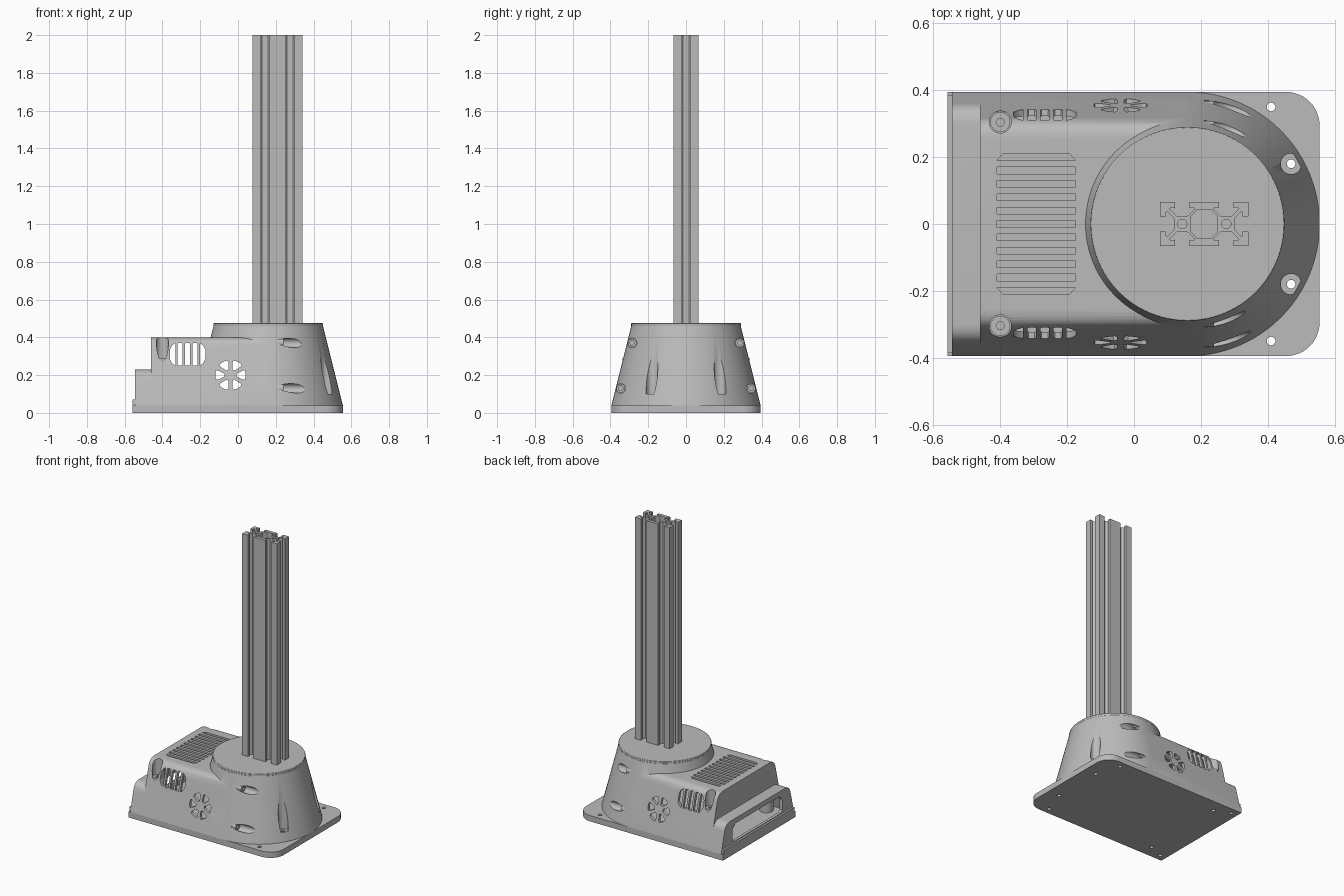
import bpy, bmesh, math
from mathutils import Vector

if "Cube" in bpy.data.objects:
    bpy.data.objects.remove(bpy.data.objects["Cube"])

grey = bpy.data.materials.new("plain grey")
grey.use_nodes = True
COLOUR = (0.5, 0.5, 0.5, 1)
grey.diffuse_color = COLOUR
grey.node_tree.nodes["Principled BSDF"].inputs["Base Color"].default_value = COLOUR

PLACE = {"x": lambda a, b, h: (h, a, b),
         "y": lambda a, b, h: (a, h, b),
         "z": lambda a, b, h: (a, b, h)}


def circle(cx, cy, r, n=32):
    return [(cx + r * math.cos(math.tau * i / n), cy + r * math.sin(math.tau * i / n))
            for i in range(n)]


def add_prism(bm, loops, h0, h1, axis="z"):
    """Extrude an outline, with any holes, along an axis."""
    place = PLACE[axis]
    edges = []
    for loop in loops:
        vs = [bm.verts.new(place(a, b, h0)) for a, b in loop]
        edges += [bm.edges.new((v, vs[i - 1])) for i, v in enumerate(vs)]
    step = Vector(place(0, 0, h1 - h0))
    res = bmesh.ops.triangle_fill(bm, use_beauty=True, edges=edges, normal=step.normalized())
    faces = [f for f in res["geom"] if isinstance(f, bmesh.types.BMFace)]
    ext = bmesh.ops.extrude_face_region(bm, geom=faces, use_keep_orig=True)
    top = [v for v in ext["geom"] if isinstance(v, bmesh.types.BMVert)]
    bmesh.ops.translate(bm, verts=top, vec=step)


def finish(bm, name):
    bmesh.ops.recalc_face_normals(bm, faces=bm.faces[:])
    mesh = bpy.data.meshes.new(name)
    bm.to_mesh(mesh)
    bm.free()
    mesh.materials.append(grey)
    ob = bpy.data.objects.new(name, mesh)
    bpy.context.collection.objects.link(ob)
    return ob


def prisms(name, parts):
    bm = bmesh.new()
    for part in parts:
        add_prism(bm, *part)
    return finish(bm, name)


def cone(name, r0, r1, z0, z1):
    bm = bmesh.new()
    bmesh.ops.create_cone(bm, cap_ends=True, segments=96, radius1=r0, radius2=r1, depth=z1 - z0)
    bmesh.ops.translate(bm, verts=bm.verts[:], vec=(CX, 0, (z0 + z1) / 2))
    return finish(bm, name)


def combine(ob, tool, operation):
    mod = ob.modifiers.new("combine", "BOOLEAN")
    mod.operation, mod.solver, mod.object = operation, "EXACT", tool
    dg = bpy.context.evaluated_depsgraph_get()
    mesh = bpy.data.meshes.new_from_object(ob.evaluated_get(dg))
    ob.modifiers.clear()
    ob.data = mesh
    bpy.data.objects.remove(tool)


def smooth(ob, angle=30):
    bpy.ops.object.select_all(action="DESELECT")
    ob.select_set(True)
    bpy.context.view_layer.objects.active = ob
    bpy.ops.object.shade_smooth_by_angle(angle=math.radians(angle))


CX = 0.16       # centre of the tapered tower
SIDES = (-1, 1)


def half_width(z):
    return 0.395 - 0.25 * (z - 0.04)


def section(z0, z1, inset):
    """Sloping-sided cross-section with rounded shoulders."""
    r = 0.05
    a = Vector((half_width(z1 - r) - inset, z1 - r))
    b = Vector((half_width(z1) - inset, z1))
    c = Vector((b.x - r, z1))
    right = [Vector((half_width(z0) - inset, z0))]
    for i in range(9):
        t = i / 8
        right.append(a * (1 - t) ** 2 + b * 2 * t * (1 - t) + c * t * t)
    return [(p.x, p.y) for p in right] + [(-p.x, p.y) for p in reversed(right)]


def housing_solid(name, z0, inset):
    """Tapered tower joined to the long body and its lower rear step."""
    top = 0.46 - inset
    ob = cone(name, half_width(z0) - inset, half_width(top) - inset, z0, top)
    for x0, z1 in ((-0.46, 0.4), (-0.545, 0.23)):
        part = prisms("part", [([section(z0, z1 - inset, inset)], x0 + inset, CX - inset / 2, "x")])
        combine(ob, part, "UNION")
    return ob


# Screw pockets: outline centre, radius, floor, end, axis
REAR = [(-0.4, 0.305 * s, 0.033, 0.26, 0.6, "z") for s in SIDES]
FRONT = [(0.47, 0.18 * s, 0.031, 0.1, 0.6, "z") for s in SIDES]
LOW = [(0.345 * s, 0.13, 0.025, 0.21, 0.7, "x") for s in SIDES]
HIGH = [(0.285 * s, 0.37, 0.025, 0.21, 0.7, "x") for s in SIDES]
POCKETS = REAR + FRONT + LOW + HIGH

# Hollow housing, keeping a boss around each pocket
housing = housing_solid("housing", 0.04, 0)
cavity = housing_solid("cavity", 0.03, 0.02)
combine(cavity, prisms("bosses", [([circle(a, b, r + 0.01)], 0.0 if ax == "z" else f - 0.02, e, ax)
                                  for a, b, r, f, e, ax in POCKETS]), "DIFFERENCE")
combine(housing, cavity, "DIFFERENCE")
combine(housing, prisms("pockets", [([circle(a, b, r)], f, e, ax)
                                    for a, b, r, f, e, ax in POCKETS]), "DIFFERENCE")
combine(housing, prisms("front_screw_holes", [([circle(a, b, 0.013)], 0, 0.2)
                                              for a, b, *_ in FRONT]), "DIFFERENCE")


def slot(a0, a1, b0, b1, cut0=0, cut1=0):
    """Rectangle whose low-b or high-b corners may be clipped."""
    return [(a0 + cut0, b0), (a1 - cut0, b0), (a1, b0 + cut0), (a1, b1 - cut1),
            (a1 - cut1, b1), (a0 + cut1, b1), (a0, b1 - cut1), (a0, b0 + cut0)] \
        if cut0 and cut1 else [(a0 + cut0, b0), (a1 - cut0, b0), (a1 - cut1, b1), (a0 + cut1, b1)]


# Top grille
combine(housing, prisms("grille", [
    ([slot(-0.41, -0.175, 0.04 * i - 0.01, 0.04 * i + 0.01,
           0.018 * (i == -5), 0.018 * (i == 5))], 0.35, 0.45) for i in range(-5, 6)]), "DIFFERENCE")

# Side vents: five upright slots, the outer ones rounded off
vents = []
for i in range(5):
    x = -0.267 + 0.039 * (i - 2)
    if i in (0, 4):
        s = -1 if i == 0 else 1
        loop = [(x - s * 0.013, 0.25), (x + s * 0.004, 0.262), (x + s * 0.016, 0.285),
                (x + s * 0.016, 0.335), (x + s * 0.004, 0.358), (x - s * 0.013, 0.37)]
    else:
        loop = slot(x - 0.013, x + 0.013, 0.25, 0.37, 0.004, 0.004)
    vents.append(([loop], -0.5, 0.5, "y"))
combine(housing, prisms("side_vents", vents), "DIFFERENCE")

# Round side vents: six petals
petals = []
for k in range(6):
    mid = math.tau * k / 6
    loop = [(0.032, -0.22), (0.07, -0.36)] + [(0.08, -0.3 + 0.1 * j) for j in range(7)] \
        + [(0.07, 0.36), (0.032, 0.22)]
    petals.append(([[(-0.04 + r * math.cos(mid + t), 0.2 + r * math.sin(mid + t))
                     for r, t in loop]], -0.5, 0.5, "y"))
combine(housing, prisms("petal_vents", petals), "DIFFERENCE")

# Rear cable opening
combine(housing, prisms("rear_opening", [([slot(-0.27, 0.27, 0.075, 0.195, 0.015, 0.03)],
                                          -0.6, -0.5, "x")]), "DIFFERENCE")
smooth(housing)

# Base plate with rounded front corners and screw holes
outline = [(-0.558, 0.395), (-0.558, -0.395)]
for s in SIDES:
    arc = [(0.455 + 0.1 * math.sin(t), s * (0.295 + 0.1 * math.cos(t)))
           for t in (math.pi / 2 * i / 12 for i in range(13))]
    outline += arc if s < 0 else arc[::-1]
spots = [(x, y * s) for x, y in ((0.41, 0.35), (0.47, 0.18), (-0.4, 0.305), (-0.51, 0.35)) for s in SIDES]
base_plate = prisms("base_plate", [([outline] + [circle(x, y, 0.013, 20) for x, y in spots], 0, 0.04)])
smooth(base_plate)
rear_lip = prisms("rear_lip", [([slot(-0.385, 0.385, 0.04, 0.07)], -0.558, -0.545, "x")])

# Tower cap
cap = cone("tower_cap", 0.29, 0.29, 0.458, 0.475)
bevel = cap.modifiers.new("soft edge", "BEVEL")
bevel.width, bevel.segments = 0.003, 2
smooth(cap)

# Screw heads
for name, group, r in (("rear_screw", REAR, 0.03), ("low_screw", LOW, 0.023), ("high_screw", HIGH, 0.023)):
    for (a, b, _, floor, _, ax), side in zip(group, ("right", "left")):
        smooth(prisms(f"{name}_{side}", [([circle(a, b, r), circle(a, b, 0.013, 6)],
                                          floor, floor + 0.03, ax)]))

# Slotted double column: six T-slots, two bores and a middle channel
H = 0.066
half = [(0.022, H), (0.022, 0.048), (0.036, 0.048), (0.036, 0.043), (0.016, 0.024)]
notch = [(-H, H)] + [(-x, y) for x, y in half] + half[::-1]
profile = []
for cell, turns in ((-1, 0), (1, 0), (1, 1), (1, 2), (-1, 2), (-1, 3)):
    for x, y in notch:
        for _ in range(turns):
            x, y = y, -x
        profile.append((0.21 + cell * H + x, y))
channel = [(0.21 + x, y) for x, y in ((0.02, 0.044), (0.04, 0.022), (0.04, -0.022), (0.02, -0.044),
                                      (-0.02, -0.044), (-0.04, -0.022), (-0.04, 0.022), (-0.02, 0.044))]
bores = [circle(0.21 + H * s, 0, 0.014, 24) for s in SIDES]
column = prisms("column", [([profile, channel] + bores, 0.465, 2.0)])
smooth(column)
